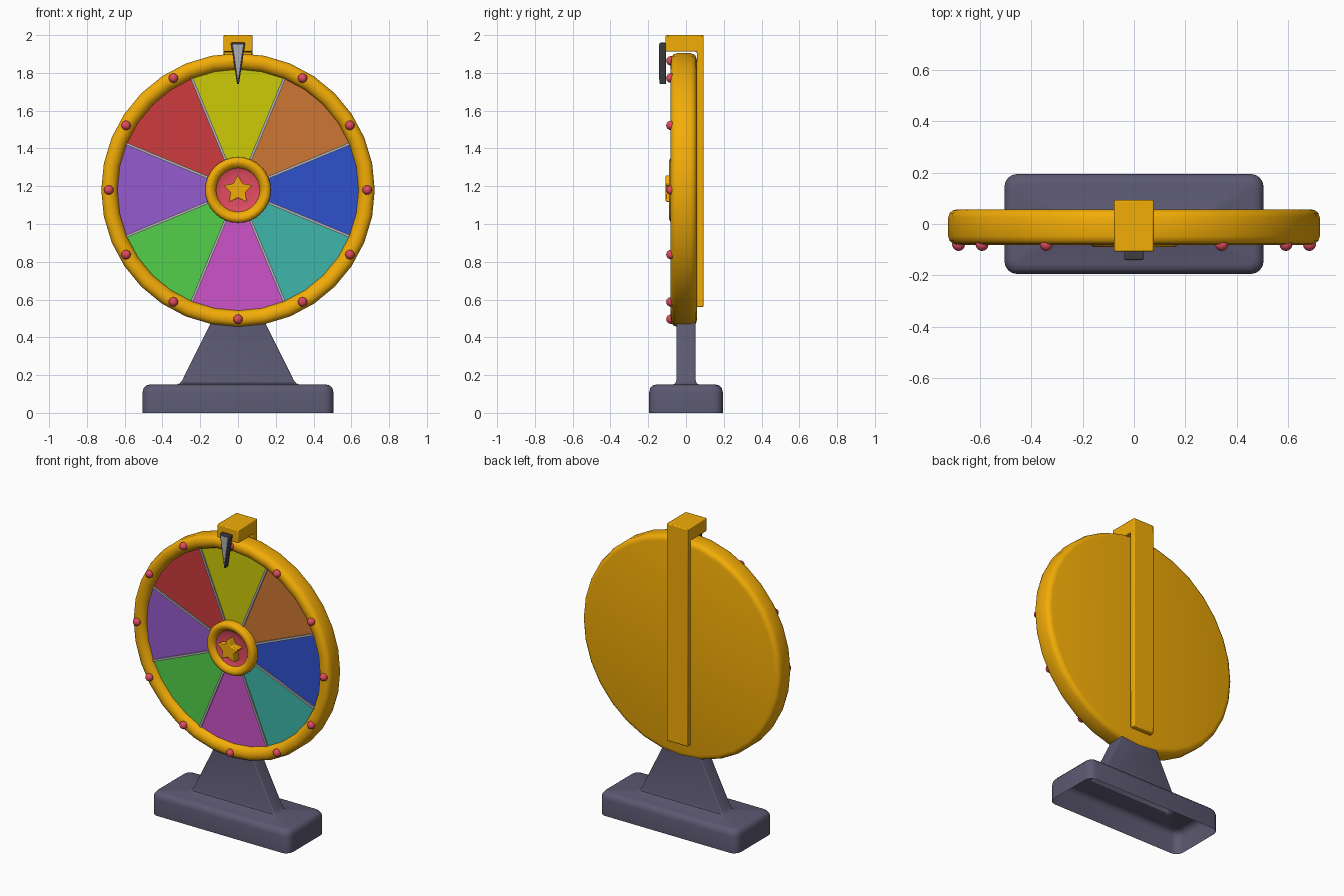
import bpy, bmesh
from math import sin, cos, pi, radians
from mathutils import Matrix, Vector

if "Cube" in bpy.data.objects:
    bpy.data.objects.remove(bpy.data.objects["Cube"])

C = 1.18  # height of the wheel axle


def material(name, rgb):
    m = bpy.data.materials.new(name)
    m.diffuse_color = (*[c ** 2.2 for c in rgb], 1)
    m.use_nodes = True
    m.node_tree.nodes["Principled BSDF"].inputs["Base Color"].default_value = m.diffuse_color
    return m


GOLD = material("gold", (0.95, 0.67, 0.06))
PINK = material("pink_red", (0.88, 0.30, 0.38))
SLATE = material("slate", (0.36, 0.35, 0.44))
SILVER = material("silver", (0.68, 0.68, 0.70))
DARK = material("dark_metal", (0.25, 0.25, 0.26))


def finish(name, bm, mat, bevel=0, angle=40):
    bmesh.ops.remove_doubles(bm, verts=bm.verts, dist=1e-5)
    bmesh.ops.recalc_face_normals(bm, faces=bm.faces)
    me = bpy.data.meshes.new(name)
    bm.to_mesh(me)
    bm.free()
    me.materials.append(mat)
    ob = bpy.data.objects.new(name, me)
    bpy.context.collection.objects.link(ob)
    bpy.ops.object.select_all(action='DESELECT')
    bpy.context.view_layer.objects.active = ob
    ob.select_set(True)
    bpy.ops.object.shade_smooth_by_angle(angle=radians(angle))
    if bevel:
        b = ob.modifiers.new("bevel", 'BEVEL')
        b.width, b.segments, b.limit_method = bevel, 2, 'ANGLE'
    return ob


def bridge(bm, rings):
    for a, b in zip(rings, rings[1:]):
        for i in range(len(a)):
            j = (i + 1) % len(a)
            bm.faces.new((a[i], a[j], b[j], b[i]))


def lathe(name, profile, mat, segs=32):
    """Turn an (r, y) profile round the axle; zero radius closes the end."""
    bm = bmesh.new()
    rings = []
    for r, y in profile:
        if r == 0:
            bm.faces.new(rings[-1] if rings else [])
            continue
        rings.append([bm.verts.new((r * cos(2 * pi * i / segs), y, C + r * sin(2 * pi * i / segs)))
                      for i in range(segs)])
    bridge(bm, rings)
    return finish(name, bm, mat)


def prism(name, pts, y0, y1, mat, bevel=0):
    """Extrude an (x, z) outline from y0 to y1."""
    bm = bmesh.new()
    rings = [[bm.verts.new((x, y, z)) for x, z in pts] for y in (y0, y1)]
    bridge(bm, rings)
    for r in rings:
        bm.faces.new(r)
    return finish(name, bm, mat, bevel)


def polar(r, a):
    return r * cos(a), C + r * sin(a)


# stand: rounded foot, open underneath, flowing into the tapered neck
def rounded_ring(bm, hx, hy, z, rad, n=4):
    ring = []
    for k, (sx, sy) in enumerate(((1, 1), (-1, 1), (-1, -1), (1, -1))):
        for i in range(n + 1):
            a = pi / 2 * (k + i / n)
            ring.append(bm.verts.new((sx * (hx - rad) + rad * cos(a),
                                      sy * (hy - rad) + rad * sin(a), z)))
    return ring


bm = bmesh.new()
rings = [rounded_ring(bm, *s) for s in (
    (0.505, 0.195, 0, 0.05), (0.505, 0.195, 0.11, 0.05), (0.50, 0.19, 0.13, 0.048),
    (0.487, 0.177, 0.145, 0.04), (0.467, 0.157, 0.15, 0.03),
    (0.325, 0.068, 0.15, 0.018), (0.308, 0.056, 0.157, 0.013), (0.294, 0.051, 0.175, 0.01),
    (0.145, 0.05, 0.475, 0.01), (0.125, 0.05, 0.51, 0.01))]
bridge(bm, rings)
bm.faces.new(rings[-1])
finish("stand", bm, SLATE)

# wheel body: flat back and rounded rim
lathe("wheel_rim", [(0.637, -0.028), (0.639, -0.05), (0.65, -0.068), (0.668, -0.078),
                    (0.686, -0.081), (0.704, -0.077), (0.718, -0.066), (0.724, -0.048),
                    (0.724, 0.025), (0.718, 0.043), (0.706, 0.053), (0.69, 0.057),
                    (0, 0.057)], GOLD)

# coloured panels, clockwise from the top
COLOURS = {"yellow": (0.80, 0.79, 0.06), "orange": (0.80, 0.46, 0.21),
           "blue": (0.20, 0.32, 0.80), "teal": (0.25, 0.71, 0.66),
           "magenta": (0.80, 0.33, 0.78), "green": (0.33, 0.81, 0.30),
           "purple": (0.58, 0.36, 0.80), "red": (0.80, 0.24, 0.25)}
for k, (cname, rgb) in enumerate(COLOURS.items()):
    mid = pi / 2 - k * pi / 4
    arc = [mid - pi / 8 + i * pi / 16 for i in range(5)]
    pts = [polar(0.642, a) for a in arc] + [polar(0.12, a) for a in reversed(arc)]
    prism(cname + "_panel", pts, -0.042, -0.02, material(cname, rgb))
    # silver divider along one edge of each panel
    a = mid + pi / 8
    u, v = Vector((cos(a), sin(a))), Vector((-sin(a), cos(a))) * 0.007
    bar = [u * 0.13 - v, u * 0.641 - v, u * 0.641 + v, u * 0.13 + v]
    prism("divider", [(p.x, p.y + C) for p in bar], -0.05, -0.02, SILVER)

# hub: gold ring, dished pink centre, star
lathe("hub_ring", [(0.174, -0.03), (0.174, -0.072), (0.167, -0.084), (0.154, -0.09),
                   (0.140, -0.088), (0.127, -0.079), (0.116, -0.066), (0.112, -0.05)], GOLD)
lathe("hub_centre", [(0.117, -0.066), (0.10, -0.06), (0.08, -0.057), (0, -0.057)], PINK)
star = [polar(0.08 if i % 2 == 0 else 0.042, pi / 2 + i * pi / 5) for i in range(10)]
prism("hub_star", star, -0.108, -0.05, GOLD, 0.005)

# bulbs round the rim
for i in range(12):
    x, z = polar(0.684, i * pi / 6)
    bm = bmesh.new()
    bmesh.ops.create_uvsphere(bm, u_segments=16, v_segments=8, radius=0.025,
                              matrix=Matrix.Translation((x, -0.08, z)))
    finish("rim_bulb", bm, PINK)

# bracket: back bar with an arm reaching over the wheel
bm = bmesh.new()
side = [(0.057, 0.56), (0.093, 0.56), (0.093, 2.0), (-0.108, 2.0), (-0.108, 1.912), (0.057, 1.912)]
rings = [[bm.verts.new((x, y, z)) for y, z in side] for x in (-0.077, 0.077)]
bridge(bm, rings)
for r in rings:
    bm.faces.new(r)
finish("bracket", bm, GOLD, 0.006)

# pointer: dark dart with a silver face
prism("pointer_body", [(-0.038, 1.96), (0.038, 1.96), (0.005, 1.74), (-0.005, 1.74)],
      -0.14, -0.106, DARK, 0.006)
prism("pointer_face", [(-0.027, 1.951), (0.027, 1.951), (0, 1.765)], -0.144, -0.13, SILVER)
